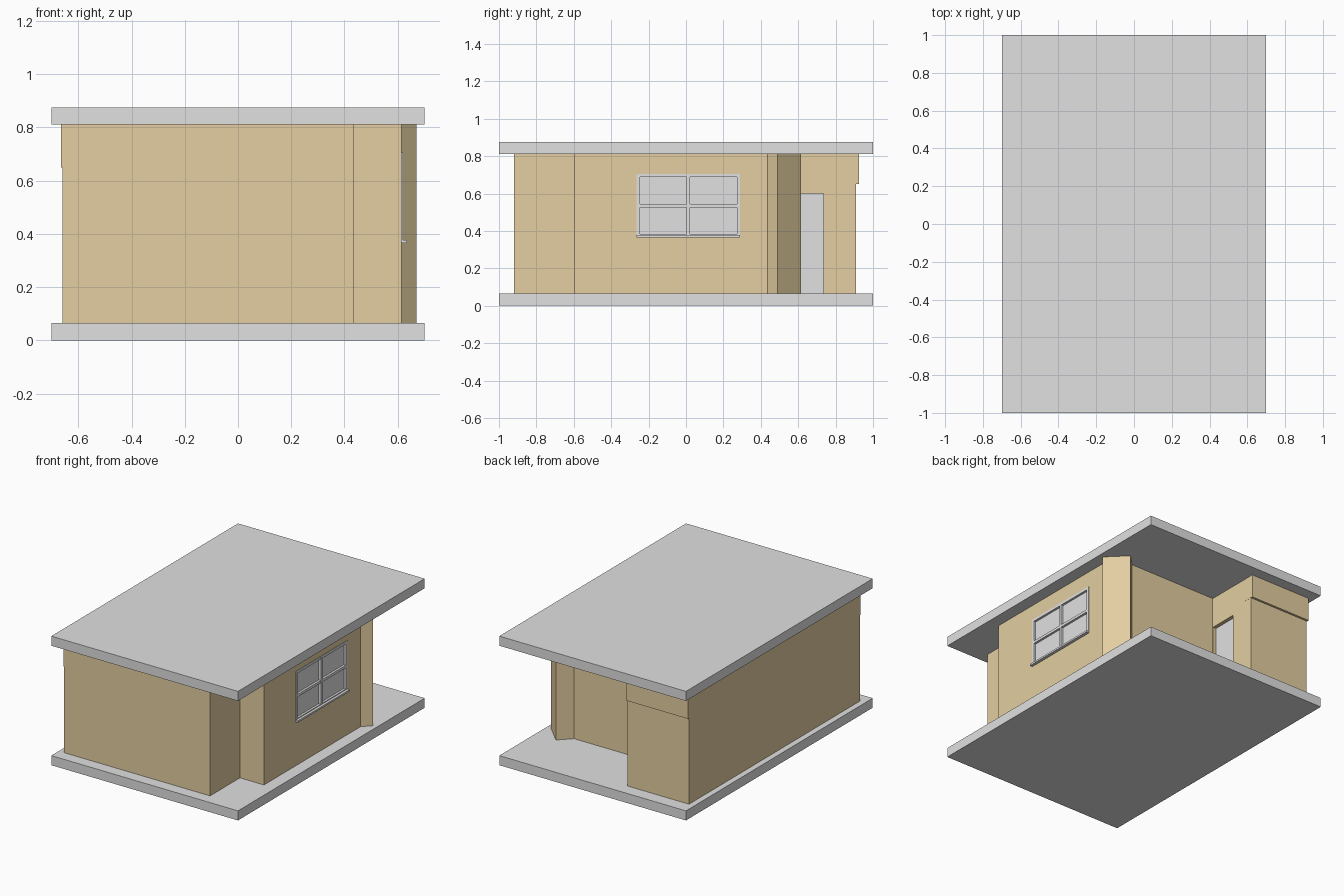
import bpy, bmesh
from mathutils import Vector

cube = bpy.data.objects.get("Cube")
if cube:
    bpy.data.objects.remove(cube, do_unlink=True)


def material(name, rgb):
    m = bpy.data.materials.new(name)
    m.use_nodes = True
    m.diffuse_color = (*rgb, 1)
    m.node_tree.nodes["Principled BSDF"].inputs["Base Color"].default_value = (*rgb, 1)
    return m


GREY = material("light_grey", (0.75, 0.75, 0.75))
SAND = material("sand_plaster", (0.77, 0.62, 0.356))
FLOOR, CEIL, THICK = 0.065, 0.81, 0.078


def finish(name, bm, mat):
    mesh = bpy.data.meshes.new(name)
    bm.to_mesh(mesh)
    bm.free()
    mesh.materials.append(mat)
    obj = bpy.data.objects.new(name, mesh)
    bpy.context.collection.objects.link(obj)
    return obj


def box(name, lo, hi, mat):
    lo, hi = Vector(lo), Vector(hi)
    bm = bmesh.new()
    bmesh.ops.create_cube(bm, size=1)
    bmesh.ops.scale(bm, vec=hi - lo, verts=bm.verts)
    bmesh.ops.translate(bm, vec=(lo + hi) / 2, verts=bm.verts)
    return finish(name, bm, mat)


def prism(name, outline, z0, z1, mat, capped=True):
    """Upright walls over a counter-clockwise outline, with or without caps."""
    bm = bmesh.new()
    low = [bm.verts.new((x, y, z0)) for x, y in outline]
    top = [bm.verts.new((x, y, z1)) for x, y in outline]
    for i in range(len(outline)):
        j = (i + 1) % len(outline)
        bm.faces.new((low[i], low[j], top[j], top[i]))
    if capped:
        bm.faces.new(top)
        bm.faces.new(low[::-1])
    return finish(name, bm, mat)


def cut(obj, lo, hi):
    """Cut a box-shaped opening through a wall."""
    cutter = box("cutter", lo, hi, SAND)
    cutter.hide_render = True
    mod = obj.modifiers.new("opening", "BOOLEAN")
    mod.object, mod.operation, mod.solver = cutter, "DIFFERENCE", "EXACT"
    apply(obj, mod)
    bpy.data.objects.remove(cutter, do_unlink=True)


def apply(obj, mod):
    bpy.context.view_layer.objects.active = obj
    bpy.ops.object.modifier_apply(modifier=mod.name)


# Floor and roof slabs
box("floor_slab", (-0.7, -1, 0), (0.7, 1, FLOOR), GREY)
box("roof_slab", (-0.7, -1, CEIL), (0.7, 1, 0.875), GREY)

# Outer walls, stepped at the front and recessed at the back porch
plan = [(-0.66, -0.92), (0.435, -0.92), (0.435, -0.6), (0.615, -0.6),
        (0.615, 0.535), (-0.2, 0.535), (-0.2, 0.91), (-0.66, 0.91)]
walls = prism("walls", plan, FLOOR, CEIL, SAND, capped=False)
solid = walls.modifiers.new("thickness", "SOLIDIFY")
solid.thickness, solid.offset, solid.use_even_offset = THICK, -1, True
apply(walls, solid)

# Diagonal pier at the porch corner
prism("diagonal_pier", [(0.615, 0.435), (0.67, 0.49), (0.545, 0.615), (0.465, 0.535)],
      FLOOR, CEIL, SAND)

# Window and door openings
Y0, Y1, Z0, Z1 = -0.265, 0.29, 0.365, 0.705
cut(walls, (0.5, Y0, Z0), (0.65, Y1, Z1))
cut(walls, (-0.32, 0.537, FLOOR - 0.02), (-0.15, 0.735, 0.6))

# Door leaf
box("door", (-0.25, 0.537, FLOOR), (-0.225, 0.735, 0.6), GREY)

# Upper bands over the back room and along its long side
box("back_lintel", (-0.664, 0.86, 0.65), (-0.199, 0.925, CEIL), SAND)
box("side_band", (-0.664, -0.92, 0.65), (-0.6, 0.87, CEIL), SAND)

# Window: pane, frame, glazing bars and sill
BAR = 0.018
box("window_pane", (0.59, Y0, Z0), (0.603, Y1, Z1), GREY)
ym, zm = (Y0 + Y1) / 2, (Z0 + Z1) / 2
for side, y in (("front", Y0), ("middle", ym - BAR / 2), ("back", Y1 - BAR)):
    box(f"window_{side}_bar", (0.585, y, Z0), (0.619, y + BAR, Z1), GREY)
for side, z in (("bottom", Z0), ("middle", zm - BAR / 2), ("top", Z1 - BAR)):
    box(f"window_{side}_rail", (0.585, Y0, z), (0.618, Y1, z + BAR), GREY)
box("window_sill", (0.6, Y0, Z0), (0.635, Y1, Z0 + 0.012), GREY)
